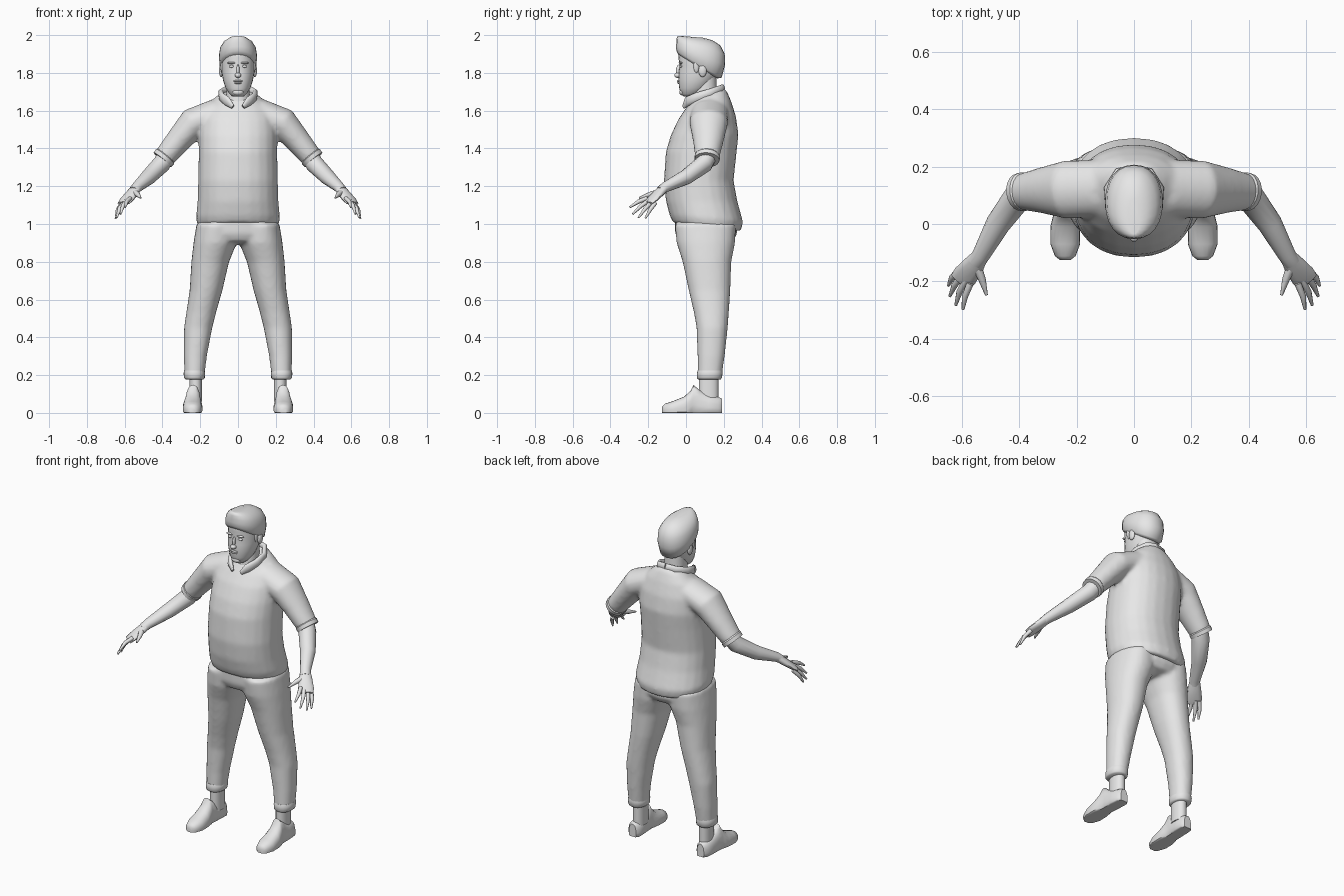
import bpy, bmesh, math
from mathutils import Vector

grey = bpy.data.materials.new("plain_grey")
grey.diffuse_color = (0.8, 0.8, 0.8, 1)


def ellipse(c, u, v, n=20, p=2.0):
    """Ring of points around c, p above 2 makes it boxier."""
    pts = []
    for i in range(n):
        a = 2 * math.pi * i / n
        ca, sa = math.cos(a), math.sin(a)
        pts.append(Vector(c) + Vector(u) * math.copysign(abs(ca) ** (2 / p), ca)
                   + Vector(v) * math.copysign(abs(sa) ** (2 / p), sa))
    return pts


def slab(z, rx, yf, yb, tilt=0, x=0, p=2.2, n=24):
    """Horizontal ring from front yf to back yb, tilt = rise per unit y."""
    ry = (yb - yf) / 2
    return ellipse((x, (yf + yb) / 2, z), (rx, 0, 0), (0, ry, tilt * ry), n, p)


def sweep(path, n=12):
    """Rings across a path of (point, side radius, up radius)."""
    pts = [Vector(q[0]) for q in path]
    rings = []
    for i, (_, rs, ru) in enumerate(path):
        t = (pts[min(i + 1, len(pts) - 1)] - pts[max(i - 1, 0)]).normalized()
        side = t.cross(Vector((0, 0, 1))).normalized()
        rings.append(ellipse(pts[i], side * rs, side.cross(t) * ru, n))
    return rings


def flip(rings, s):
    return [[Vector((p.x * s, p.y, p.z)) for p in r] for r in rings]


def build(name, parts, fuse=0, angle=50):
    """Skin each list of rings; fuse blends overlapping parts into one surface."""
    bm = bmesh.new()
    for rings in parts:
        vs = [[bm.verts.new(p) for p in r] for r in rings]
        n = len(vs[0])
        for a, b in zip(vs, vs[1:]):
            for i in range(n):
                bm.faces.new((a[i], a[(i + 1) % n], b[(i + 1) % n], b[i]))
        bm.faces.new(vs[0][::-1])
        bm.faces.new(vs[-1])
    bmesh.ops.recalc_face_normals(bm, faces=bm.faces)
    return finish(name, bm, fuse, angle)


def finish(name, bm, fuse=0, angle=50):
    me = bpy.data.meshes.new(name)
    bm.to_mesh(me)
    bm.free()
    me.materials.append(grey)
    ob = bpy.data.objects.new(name, me)
    bpy.context.collection.objects.link(ob)
    bpy.ops.object.select_all(action='DESELECT')
    ob.select_set(True)
    bpy.context.view_layer.objects.active = ob
    bpy.ops.object.shade_smooth_by_angle(angle=math.radians(angle))
    if fuse:
        m = ob.modifiers.new("fuse", 'REMESH')
        m.mode = 'VOXEL'
        m.voxel_size = fuse
        m.use_smooth_shade = True
        m = ob.modifiers.new("soften", 'SMOOTH')
        m.factor, m.iterations = 0.5, 5
    return ob


def ball(name, c, r):
    bm = bmesh.new()
    bmesh.ops.create_uvsphere(bm, u_segments=14, v_segments=9, radius=1)
    for v in bm.verts:
        v.co = Vector((v.co.x * r[0] + c[0], v.co.y * r[1] + c[1], v.co.z * r[2] + c[2]))
    return finish(name, bm, 0, 80)


# Shirt: torso and both sleeves blended
torso = [slab(*r) for r in (
    (0.985, .212, -.070, .292, -.13), (1.03, .223, -.087, .302, -.09),
    (1.12, .214, -.106, .272), (1.23, .211, -.117, .252), (1.38, .208, -.107, .268),
    (1.47, .208, -.082, .278, .02), (1.56, .200, -.042, .265, .05),
    (1.63, .165, -.002, .24, .15), (1.67, .115, .018, .218, .3), (1.69, .085, .03, .20, .35))]
sleeve = sweep([((.11, .125, 1.59), .10, .075), ((.238, .12, 1.535), .102, .082),
                ((.315, .118, 1.443), .082, .068), ((.395, .112, 1.346), .063, .057)], 20)
build("shirt", [torso, sleeve, flip(sleeve, -1)], 0.012)

# Trousers: hips and both legs blended
hips = [slab(*r) for r in ((1.04, .200, -.06, .26), (0.95, .222, -.058, .272),
                           (0.91, .17, -.04, .25), (0.895, .10, .02, .20))]
leg = [slab(z, rx, yf, yb, 0, x) for z, x, rx, yf, yb in (
    (1.00, .115, .105, -.06, .265), (.90, .121, .115, -.05, .26), (.80, .147, .100, -.018, .24),
    (.65, .169, .087, .014, .235), (.53, .195, .079, .042, .227), (.45, .211, .075, .056, .221),
    (.30, .226, .061, .061, .205), (.185, .231, .052, .062, .188))]
build("trousers", [hips, leg, flip(leg, -1)], 0.012)

# Head, neck and hair
build("head", [[slab(*r, p=2.1) for r in (
    (1.675, .028, -.012, .04), (1.688, .045, -.028, .075), (1.72, .066, -.036, .12),
    (1.76, .079, -.040, .15), (1.80, .086, -.040, .175), (1.84, .089, -.034, .185),
    (1.88, .090, -.040, .19), (1.93, .083, -.035, .18), (1.96, .055, -.01, .15))]], angle=80)
build("neck", [[slab(z, r, yf, yb) for z, r, yf, yb in (
    (1.60, .068, .015, .17), (1.68, .062, .03, .165), (1.79, .062, .04, .16))]])
build("hair", [[slab(*r, p=2.2) for r in (
    (1.835, .086, -.042, .165, -.62), (1.845, .098, -.051, .188, -.60),
    (1.89, .101, -.053, .207, -.38), (1.93, .095, -.051, .205, -.24),
    (1.963, .076, -.050, .182, -.15), (1.984, .045, -.045, .14, -.12),
    (1.991, .02, -.035, .09, -.08))]], angle=70)

# Face centre line
ball("nose_tip", (0, -.044, 1.787), (.017, .018, .014))
ball("nose_bridge", (0, -.037, 1.812), (.009, .016, .032))
ball("upper_lip", (0, -.037, 1.757), (.024, .011, .006))
ball("lower_lip", (0, -.036, 1.747), (.020, .011, .006))
ball("chin", (0, -.018, 1.698), (.030, .018, .018))

for s, side in ((1, "left_"), (-1, "right_")):
    # Eyes, brows, ears and sideburns
    ball(side + "eye", (s * .034, -.026, 1.834), (.015, .008, .007))
    ball(side + "brow", (s * .035, -.028, 1.853), (.024, .011, .006))
    ball(side + "ear", (s * .089, .088, 1.812), (.012, .022, .034))
    ball(side + "sideburn", (s * .084, .055, 1.84), (.010, .016, .04))

    # Shirt collar half, from nape to pointed front tip
    build(side + "collar", [flip(sweep([
        ((0, .192, 1.718), .014, .022), ((.055, .182, 1.713), .014, .022),
        ((.090, .125, 1.692), .015, .023), ((.086, .06, 1.672), .015, .025),
        ((.058, .008, 1.650), .015, .026), ((.028, -.012, 1.620), .007, .012)]), s)])

    # Turned sleeve hem and trouser hem
    build(side + "sleeve_hem", [flip(sweep([
        ((.380, .114, 1.364), .062, .056), ((.386, .113, 1.357), .068, .062),
        ((.400, .111, 1.340), .066, .060)], 20), s)], angle=35)
    build(side + "trouser_hem", [flip([slab(z, rx, yf, yb, 0, .231) for z, rx, yf, yb in (
        (.225, .053, .062, .192), (.212, .057, .058, .194),
        (.185, .055, .058, .190), (.178, .048, .064, .184))], s)])

    # Forearm and palm
    build(side + "forearm", [flip(sweep([
        ((.372, .120, 1.372), .05, .048), ((.405, .095, 1.318), .050, .048),
        ((.475, 0, 1.248), .043, .041), ((.535, -.11, 1.195), .031, .028),
        ((.552, -.135, 1.175), .030, .024)]), s)])
    build(side + "palm", [flip(sweep([
        ((.535, -.11, 1.195), .028, .024), ((.560, -.145, 1.163), .038, .022),
        ((.590, -.182, 1.128), .044, .017), ((.606, -.202, 1.110), .040, .010)]), s)])

    # Four fingers and the thumb
    across = Vector((.62, .68, -.36))
    tips = ((.597, -.298, 1.088), (.622, -.283, 1.052), (.643, -.252, 1.033), (.648, -.215, 1.030))
    for i, tip in enumerate(tips):
        base = Vector((.592, -.185, 1.124)) + across * (-.033 + .022 * i)
        mid = base.lerp(Vector(tip), .5) + Vector((.006, 0, .006))
        build(side + "finger_%d" % (i + 1), [flip(sweep([
            (base, .012, .012), (mid, .011, .011), (tip, .005, .005)], 8), s)])
    build(side + "thumb", [flip(sweep([
        ((.552, -.14, 1.172), .018, .016), ((.530, -.195, 1.155), .013, .013),
        ((.515, -.248, 1.138), .005, .005)], 8), s)])

    # Ankle and shoe
    build(side + "ankle", [flip([slab(z, .034, .068, .172, 0, .224) for z in (.06, .24)], s)])
    shoe = []
    for y, w, top in ((-.126, .018, .034), (-.112, .036, .048), (-.07, .052, .062),
                      (-.01, .052, .086), (.025, .045, .118), (.04, .040, .148),
                      (.07, .040, .122), (.12, .041, .094), (.17, .040, .084), (.19, .024, .076)):
        ring = ellipse((.240 - .05 * max(y, 0), y, top * .3), (w, 0, 0), (0, 0, top * .7), 20, 2.3)
        for p in ring:
            p.z = max(p.z, 0)
        shoe.append(ring)
    build(side + "shoe", [flip(shoe, s)], angle=45)
